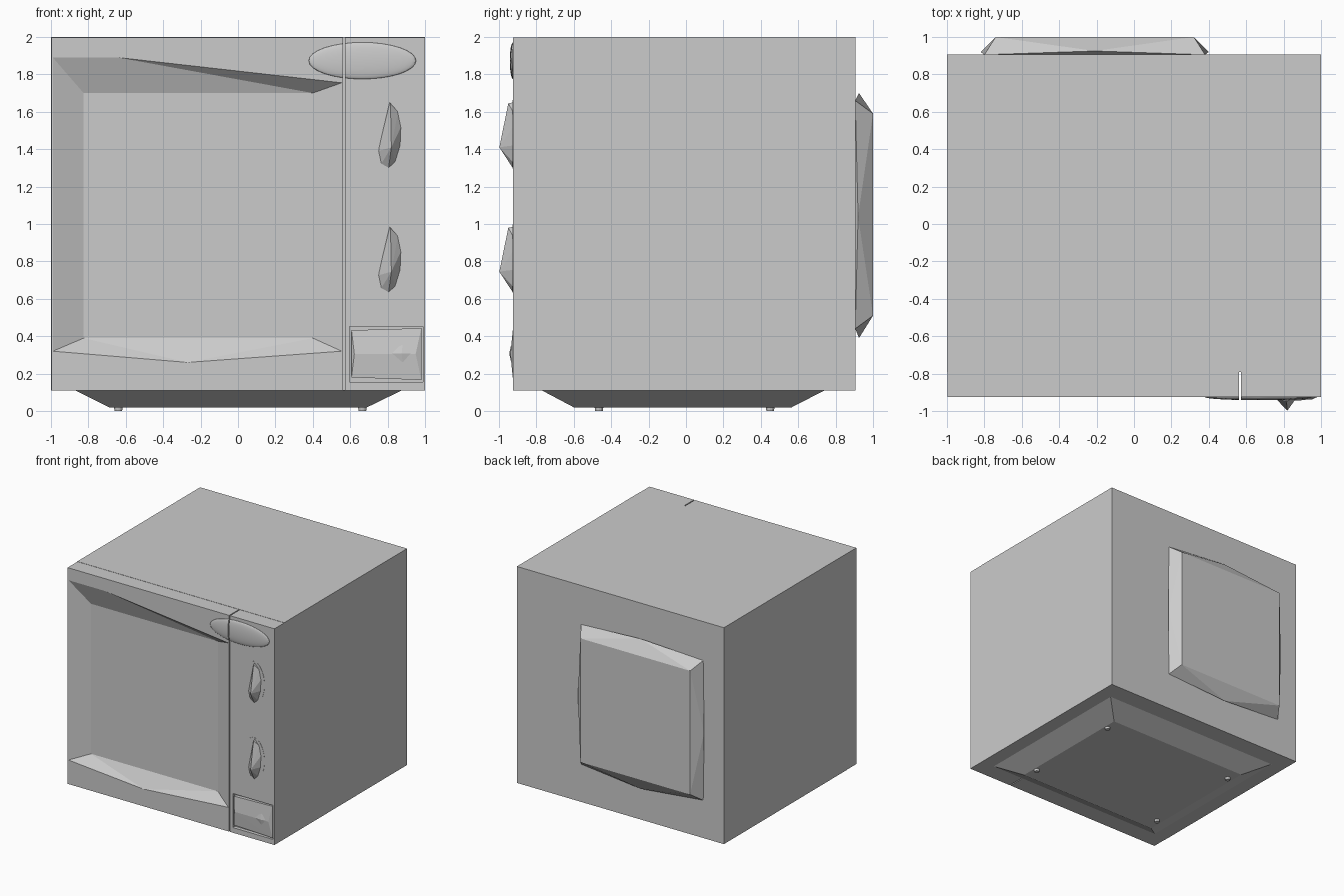
import bpy, bmesh
from mathutils import Matrix

if "Cube" in bpy.data.objects:
    bpy.data.objects.remove(bpy.data.objects["Cube"])

FRONT, SEAM, BACK = -0.925, -0.79, 0.905
LOW, TOP = 0.11, 2.0


def finish(name, bm):
    bmesh.ops.recalc_face_normals(bm, faces=bm.faces)
    me = bpy.data.meshes.new(name)
    bm.to_mesh(me)
    bm.free()
    ob = bpy.data.objects.new(name, me)
    bpy.context.collection.objects.link(ob)
    return ob


def hull(name, points):
    bm = bmesh.new()
    for p in points:
        bm.verts.new(p)
    res = bmesh.ops.convex_hull(bm, input=bm.verts)
    junk = set(res["geom_interior"]) | set(res["geom_unused"])
    bmesh.ops.delete(bm, geom=[g for g in junk if isinstance(g, bmesh.types.BMVert)], context="VERTS")
    bmesh.ops.dissolve_limit(bm, angle_limit=0.01, verts=bm.verts, edges=bm.edges)
    return finish(name, bm)


def box(name, x0, x1, y0, y1, z0, z1):
    return hull(name, [(x, y, z) for x in (x0, x1) for y in (y0, y1) for z in (z0, z1)])


def cut(ob, cutter):
    mod = ob.modifiers.new("cut", "BOOLEAN")
    mod.operation = "DIFFERENCE"
    mod.solver = "EXACT"
    mod.object = cutter
    cutter.hide_render = True
    cutter.hide_viewport = True


# Main housing
box("housing", -1, 1, SEAM, BACK, LOW, TOP)

# Door with a sloped window recess
bm = bmesh.new()
v = lambda x, y, z: bm.verts.new((x, y, z))
L, R = -0.998, 0.56
tl, tr, br, bl = [v(x, FRONT, z) for x, z in ((L, 1.998), (R + .002, 1.998), (R + .002, LOW), (L, LOW))]
back = [v(q.co.x, SEAM, q.co.z) for q in (tl, tr, br, bl)]
o1, o2, o3, o4, o5, o6 = [v(x, FRONT, z) for x, z in
                          ((-.99, 1.89), (-.64, 1.89), (.555, 1.755), (.555, .32), (-.27, .26), (-.99, .32))]
i1, i2, i3, i4 = [v(x, FRONT + 0.075, z) for x, z in ((-.825, 1.7), (.4, 1.7), (.4, .39), (-.825, .39))]
for f in ((tl, tr, o3, o2, o1), (tr, br, o4, o3), (br, bl, o6, o5, o4), (bl, tl, o1, o6),
          (o1, o2, i2, i1), (o2, o3, i2), (o3, o4, i3, i2), (o4, o5, i3), (o5, i4, i3),
          (o5, o6, i4), (o6, o1, i1, i4), (i1, i2, i3, i4), back):
    bm.faces.new(f)
ring = (tl, tr, br, bl)
for k in range(4):
    j = (k + 1) % 4
    bm.faces.new((ring[k], ring[j], back[j], back[k]))
finish("door", bm)

# Control panel with a pocket for the door button
panel = box("control_panel", 0.571, 1, FRONT, SEAM, LOW, 1.998)
cut(panel, box("button_pocket", 0.597, 0.988, FRONT - .05, FRONT + .03, 0.155, 0.452))

# Door button with a hipped face and a small pointed stud
corners = ((.607, .432), (.98, .443), (.98, .166), (.607, .18))
hull("door_button", [(x, y, z) for x, z in corners for y in (FRONT, FRONT + .03)]
     + [(.622, FRONT - .014, .305), (.95, FRONT - .014, .305)])
hull("button_stud", [(x, FRONT - .01, z) for x, z in ((.79, .307), (.88, .355), (.955, .307), (.88, .262))]
     + [(.875, FRONT - .02, .307)])

# Two knobs: thin oval dial with a faceted grip
for n, cz in (("upper", 1.48), ("lower", 0.815)):
    bm = bmesh.new()
    m = (Matrix.Translation((.803, FRONT, cz)) @ Matrix.Diagonal((.102, 1, .182, 1))
         @ Matrix.Rotation(1.5707963, 4, "X"))
    bmesh.ops.create_cone(bm, cap_ends=True, segments=32, radius1=1, radius2=1, depth=.004, matrix=m)
    finish(n + "_knob_dial", bm)
    outline = ((.81, .17), (.855, .12), (.872, .04), (.868, -.06), (.84, -.15),
               (.805, -.182), (.765, -.16), (.75, -.09), (.765, -.02))
    hull(n + "_knob_grip", [(x, FRONT, cz + z) for x, z in outline]
         + [(.82, -.998, cz - .07), (.815, -.95, cz + .165)])

# Oval blank badge, split by the door seam
bm = bmesh.new()
m = Matrix.Translation((.665, FRONT, 1.873)) @ Matrix.Diagonal((.287, .017, .098, 1))
bmesh.ops.create_uvsphere(bm, u_segments=32, v_segments=16, radius=1, matrix=m)
for f in bm.faces:
    f.smooth = True
badge = finish("oval_badge", bm)
cut(badge, box("seam_slot", .562, .571, -1.05, SEAM, 1.6, 2.1))

# Rear bulge of the oven cavity
hull("rear_bulge",
     [(x, BACK, z) for x in (-.8, .38) for z in (.44, 1.66)]
     + [(-.82, .92, 1.04), (.4, .92, 1.04), (-.21, .925, 1.7), (-.21, .925, .39)]
     + [(x, 1.0, z) for x in (-.74, .32) for z in (.51, 1.59)])

# Tapered base tray and feet
hull("base_tray",
     [(x, y, LOW) for x in (-.87, .875) for y in (-.77, .74)]
     + [(x, y, .02) for x in (-.69, .69) for y in (-.6, .565)])
for x in (-.64, .665):
    for y in (-.465, .45):
        bm = bmesh.new()
        bmesh.ops.create_cone(bm, cap_ends=True, segments=12, radius1=.02, radius2=.025, depth=.03,
                              matrix=Matrix.Translation((x, y, .015)))
        finish("foot", bm)
